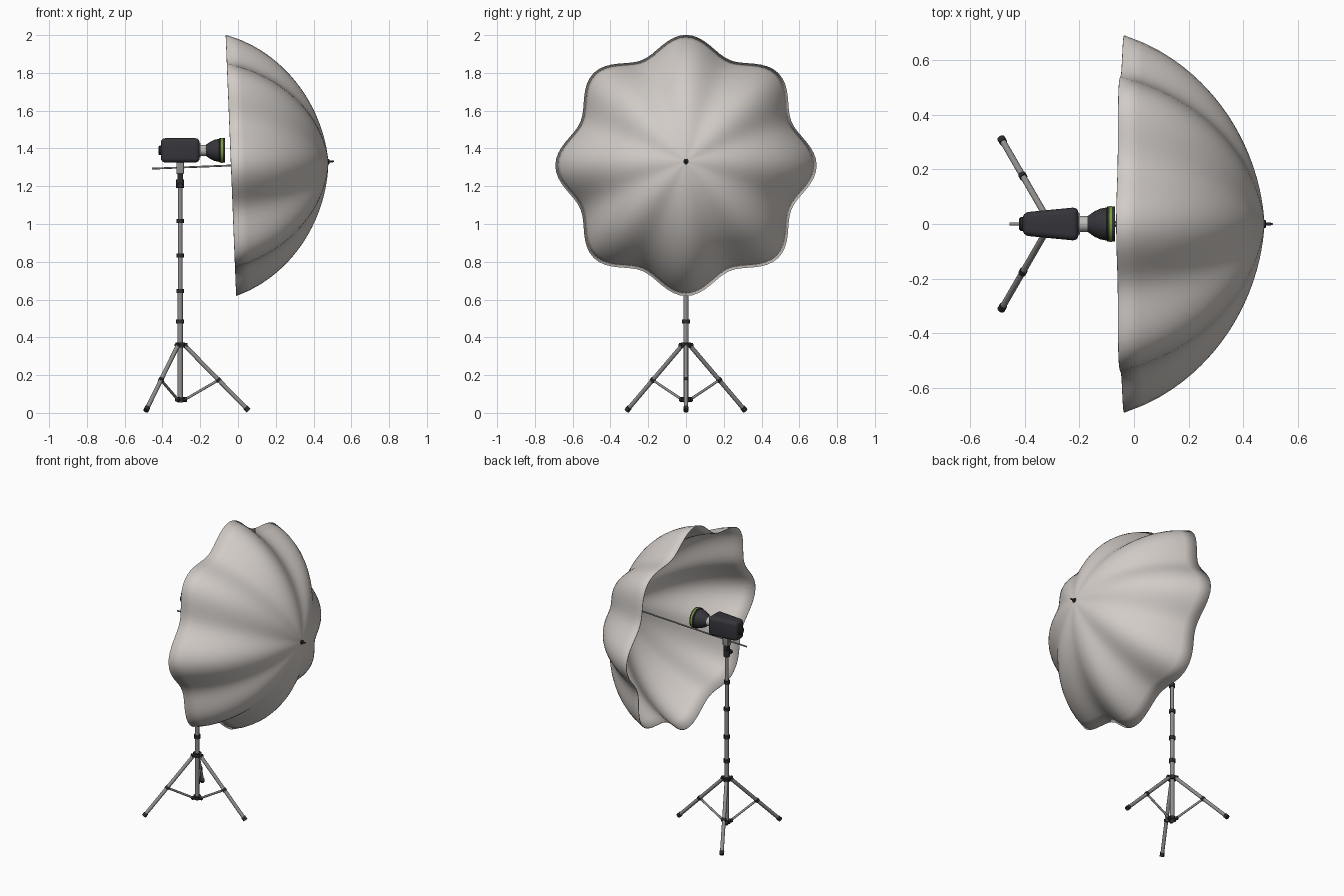
import bpy, bmesh, math
from mathutils import Vector

if "Cube" in bpy.data.objects:
    bpy.data.objects.remove(bpy.data.objects["Cube"])

def mat(name, r, g, b):
    m = bpy.data.materials.new(name)
    m.diffuse_color = (r, g, b, 1)
    m.use_nodes = True
    m.node_tree.nodes["Principled BSDF"].inputs["Base Color"].default_value = m.diffuse_color
    return m

FABRIC = mat("warm_white_fabric", 0.64, 0.60, 0.57)
METAL = mat("grey_metal", 0.28, 0.275, 0.27)
BLACK = mat("black_plastic", 0.025, 0.025, 0.028)
BODY = mat("charcoal_housing", 0.035, 0.035, 0.043)
SILVER = mat("light_silver", 0.5, 0.5, 0.48)
GREEN = mat("green_stripe", 0.19, 0.36, 0.03)

def finish(name, bm, material):
    bmesh.ops.recalc_face_normals(bm, faces=bm.faces)
    me = bpy.data.meshes.new(name)
    bm.to_mesh(me)
    bm.free()
    me.materials.append(material)
    ob = bpy.data.objects.new(name, me)
    bpy.context.collection.objects.link(ob)
    return ob

def lathe(name, origin, axis, profile, material, seg=24):
    """Revolve (distance along axis, radius) points; zero radius closes an end."""
    a = Vector(axis).normalized()
    b = a.orthogonal().normalized()
    c = a.cross(b)
    o = Vector(origin)
    bm = bmesh.new()
    rings = []
    for s, r in profile:
        if r == 0:
            rings.append([bm.verts.new(o + a * s)] * seg)
        else:
            rings.append([bm.verts.new(o + a * s + (b * math.cos(t) + c * math.sin(t)) * r)
                          for t in (2 * math.pi * i / seg for i in range(seg))])
    for p, q in zip(rings, rings[1:]):
        for i in range(seg):
            j = (i + 1) % seg
            vs = list(dict.fromkeys((p[i], p[j], q[j], q[i])))
            if len(vs) > 2:
                bm.faces.new(vs)
    return finish(name, bm, material)

def tube(name, p0, p1, r, material, seg=16):
    d = Vector(p1) - Vector(p0)
    L = d.length
    return lathe(name, p0, d, [(0, 0), (0, r), (L, r), (L, 0)], material, seg)

def box(name, centre, size, material, bevel=0.0, taper=1.0):
    bm = bmesh.new()
    bmesh.ops.create_cube(bm, size=1)
    for v in bm.verts:
        k = taper if v.co.x < 0 else 1
        v.co = Vector(centre) + Vector((v.co.x * size[0], v.co.y * size[1] * k, v.co.z * size[2]))
    if bevel:
        bmesh.ops.bevel(bm, geom=bm.edges[:], offset=bevel, segments=4, profile=0.5,
                        affect='EDGES', clamp_overlap=True)
    return finish(name, bm, material)

# --- umbrella frame: slightly tilted axis through the rim centre
TILT = math.radians(2.3)
RIM = Vector((-0.033, 0, 1.31))
AX = Vector((math.cos(TILT), 0, math.sin(TILT)))
UP = Vector((-math.sin(TILT), 0, math.cos(TILT)))
SIDE = Vector((0, 1, 0))
RAD, DEPTH, R = 0.69, 0.51, 0.72

# canopy: eight ribs, fabric drawn in between them
bm = bmesh.new()
SEG, RINGS = 128, 24
apex = bm.verts.new(RIM + AX * DEPTH)
prev = [apex] * SEG
for k in range(1, RINGS + 1):
    u = k / RINGS
    r = RAD * u
    s = DEPTH - 0.92 * (R - math.sqrt(R * R - r * r)) - 0.08 * DEPTH * u
    ring = []
    for i in range(SEG):
        t = 2 * math.pi * i / SEG
        rr = r * (1 - 0.063 * (1 - math.cos(8 * t)))
        ring.append(bm.verts.new(RIM + AX * s + (UP * math.cos(t) + SIDE * math.sin(t)) * rr))
    for i in range(SEG):
        j = (i + 1) % SEG
        bm.faces.new(list(dict.fromkeys((prev[i], prev[j], ring[j], ring[i]))))
    prev = ring
canopy = finish("umbrella_canopy", bm, FABRIC)
sol = canopy.modifiers.new("thickness", 'SOLIDIFY')
sol.thickness = 0.004
sol.offset = 0

# shaft and tip
tube("umbrella_shaft", RIM - AX * 0.423, RIM + AX * DEPTH, 0.005, METAL, 12)
lathe("umbrella_tip", RIM + AX * (DEPTH - 0.008), AX,
      [(0, 0), (0, 0.016), (0.014, 0.014), (0.016, 0.006), (0.04, 0.004), (0.04, 0)], BLACK, 16)

# --- flash head
PX = -0.306
LZ = 1.39
X = (1, 0, 0)
box("lamp_housing", (-0.306, 0, LZ), (0.205, 0.124, 0.128), BODY, 0.022, 0.68)
lathe("lamp_rear_knob", (-0.421, 0, LZ), X, [(0, 0), (0, 0.02), (0.005, 0.025), (0.03, 0.025), (0.03, 0)], BLACK)
lathe("lamp_mount_ring", (-0.21, 0, LZ), X,
      [(0, 0), (0, 0.038), (0.012, 0.038), (0.012, 0.029), (0.042, 0.029), (0.042, 0)], SILVER)
lathe("lamp_reflector", (-0.172, 0, LZ), X,
      [(0, 0), (0, 0.028), (0.012, 0.036), (0.028, 0.047), (0.048, 0.056), (0.072, 0.061),
       (0.075, 0.065), (0.102, 0.065), (0.102, 0.06)], BODY, 32)
lathe("reflector_lining", (-0.172, 0, LZ), X,
      [(0.102, 0.061), (0.07, 0.056), (0.04, 0.046), (0.02, 0.03), (0.02, 0)], SILVER, 32)
lathe("reflector_green_band", (-0.172, 0, LZ), X,
      [(0.082, 0.0645), (0.082, 0.0665), (0.092, 0.0665), (0.092, 0.0645)], GREEN, 32)
lathe("flash_bulb", (-0.155, 0, LZ), X, [(0, 0), (0, 0.018), (0.03, 0.018), (0.042, 0.01), (0.045, 0)], FABRIC, 16)

# tilting bracket under the head
box("lamp_bracket", (PX, 0, 1.298), (0.04, 0.036, 0.066), METAL, 0.004)
box("bracket_clamp", (PX, 0, 1.252), (0.03, 0.032, 0.04), BLACK, 0.004)
tube("bracket_socket", (PX, 0, 1.19), (PX, 0, 1.235), 0.021, BLACK)
tube("bracket_knob_stem", (PX, 0, 1.205), (PX, -0.03, 1.205), 0.006, METAL, 12)
tube("bracket_knob", (PX, -0.03, 1.205), (PX, -0.045, 1.205), 0.014, BLACK)

# --- telescopic pole with collars
collars = [0.483, 0.645, 0.833, 1.015]
levels = [0.055] + collars + [1.245]
for n in range(5):
    tube(f"pole_section_{n + 1}", (PX, 0, levels[n]), (PX, 0, levels[n + 1]), 0.0145 - 0.0008 * n, METAL)
for n, z in enumerate(collars):
    tube(f"pole_collar_{n + 1}", (PX, 0, z - 0.011), (PX, 0, z + 0.011), 0.021 - 0.0007 * n, BLACK)

# --- tripod base
tube("upper_hub", (PX, 0, 0.347), (PX, 0, 0.372), 0.026, BLACK)
tube("lower_hub", (PX, 0, 0.06), (PX, 0, 0.082), 0.024, BLACK)
for n in range(3):
    t = 2 * math.pi * n / 3
    d = Vector((math.cos(t), math.sin(t), 0))
    P = lambda r, z: Vector((PX, 0, z)) + d * r
    top, foot = P(0.024, 0.357), P(0.362, 0.012)
    cap = foot.lerp(top, 0.05)
    mid = top.lerp(foot, 0.53)
    along = (foot - top).normalized()
    tube(f"leg_{n + 1}", top, cap, 0.0115, METAL)
    tube(f"foot_{n + 1}", cap, foot, 0.0145, BLACK)
    tube(f"brace_{n + 1}", P(0.026, 0.071), mid, 0.007, METAL, 12)
    tube(f"leg_joint_{n + 1}", mid - along * 0.009, mid + along * 0.009, 0.0145, BLACK)
    for label, c in (("upper", P(0.026, 0.359)), ("lower", P(0.024, 0.071))):
        lug = tube(f"{label}_hub_lug_{n + 1}", c - d * 0.012, c + d * 0.012, 0.0125, BLACK, 12)

# smooth shading with crisp edges
for ob in bpy.data.objects:
    ob.select_set(ob.type == 'MESH')
bpy.context.view_layer.objects.active = canopy
bpy.ops.object.shade_smooth_by_angle(angle=math.radians(35))
